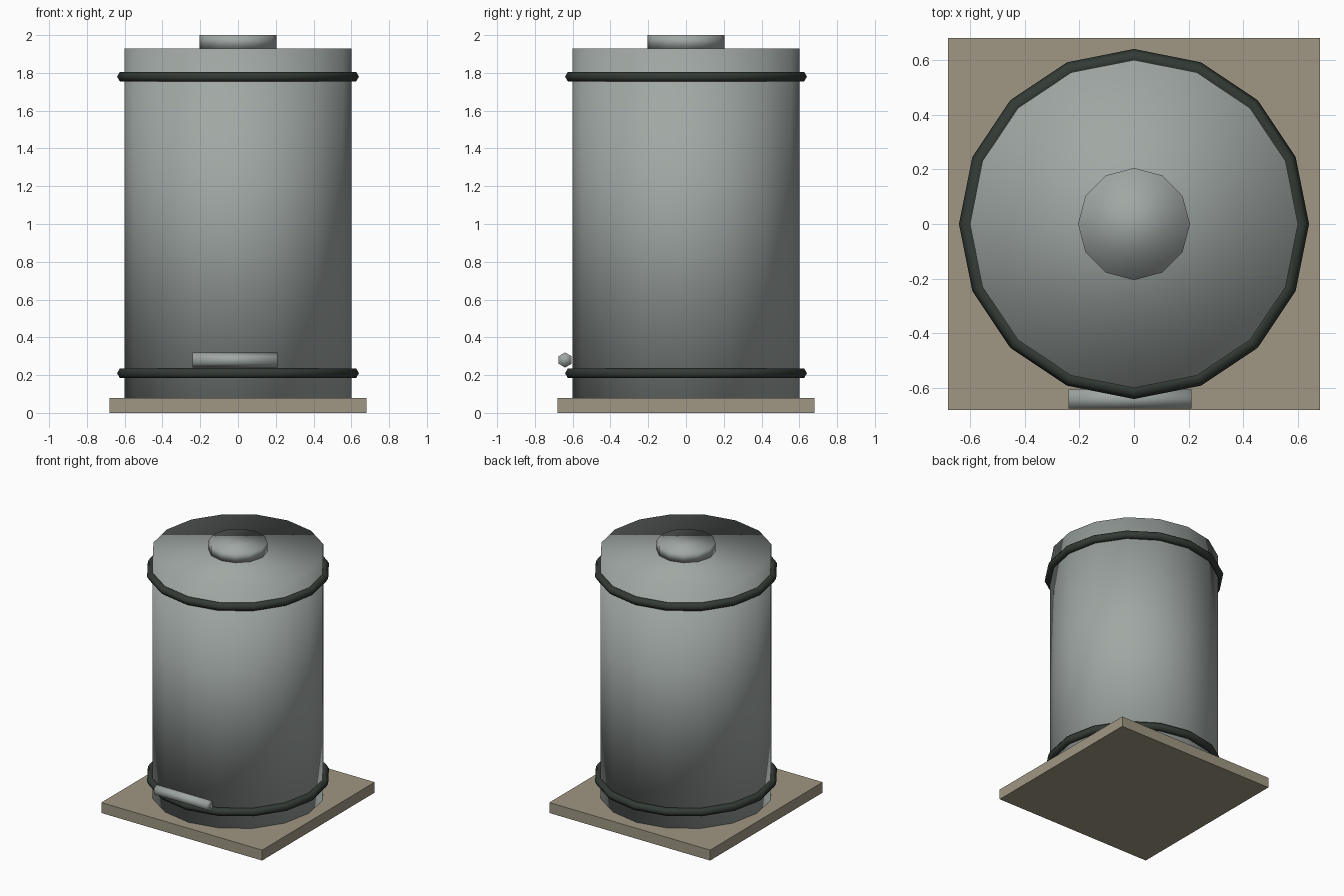
import bpy
import bmesh
import math
from mathutils import Matrix

if "Cube" in bpy.data.objects:
    bpy.data.objects.remove(bpy.data.objects["Cube"])


def material(name, rgb):
    m = bpy.data.materials.new(name)
    m.diffuse_color = (*rgb, 1.0)
    m.use_nodes = True
    m.node_tree.nodes["Principled BSDF"].inputs["Base Color"].default_value = m.diffuse_color
    return m


GREY = material("tank_grey", (0.35, 0.39, 0.37))
DARK = material("dark_band", (0.033, 0.043, 0.035))
STONE = material("tan_concrete", (0.35, 0.31, 0.23))


def finish(name, bm, mat, smooth):
    mesh = bpy.data.meshes.new(name)
    bmesh.ops.recalc_face_normals(bm, faces=bm.faces)
    for f in bm.faces:
        f.smooth = smooth
    bm.to_mesh(mesh)
    bm.free()
    mesh.materials.append(mat)
    ob = bpy.data.objects.new(name, mesh)
    bpy.context.collection.objects.link(ob)
    return ob


def cylinder(name, sides, radius, length, matrix, mat):
    bm = bmesh.new()
    bmesh.ops.create_cone(bm, cap_ends=True, segments=sides, radius1=radius,
                          radius2=radius, depth=length, matrix=matrix)
    return finish(name, bm, mat, True)


def ring(name, z, major, minor, sides, section, mat):
    bm = bmesh.new()
    loops = []
    for i in range(sides):
        a = math.tau * i / sides
        loop = []
        for j in range(section):
            b = math.tau * j / section
            r = major + minor * math.cos(b)
            loop.append(bm.verts.new((r * math.cos(a), r * math.sin(a),
                                      z + minor * math.sin(b))))
        loops.append(loop)
    for i in range(sides):
        p, q = loops[i], loops[(i + 1) % sides]
        for j in range(section):
            k = (j + 1) % section
            bm.faces.new((p[j], q[j], q[k], p[k]))
    return finish(name, bm, mat, True)


# Square base slab
bm = bmesh.new()
bmesh.ops.create_cube(bm, size=1.0, matrix=Matrix.Translation((0, 0, 0.04))
                      @ Matrix.Diagonal((1.36, 1.36, 0.08, 1)))
finish("base_slab", bm, STONE, False)

# Tank body and top hatch
cylinder("tank_body", 16, 0.6, 1.85, Matrix.Translation((0, 0, 1.005)), GREY)
cylinder("top_hatch", 12, 0.205, 0.07, Matrix.Translation((0, 0, 1.965)), GREY)

# Dark hoops near bottom and top
for name, z in (("lower_hoop", 0.21), ("upper_hoop", 1.78)):
    ring(name, z, 0.61, 0.03, 16, 6, DARK)

# Short outlet pipe lying across the front
cylinder("outlet_pipe", 6, 0.04, 0.45,
         Matrix.Translation((-0.015, -0.64, 0.28))
         @ Matrix.Rotation(math.pi / 2, 4, 'Y')
         @ Matrix.Rotation(math.pi / 2, 4, 'Z'), GREY)
